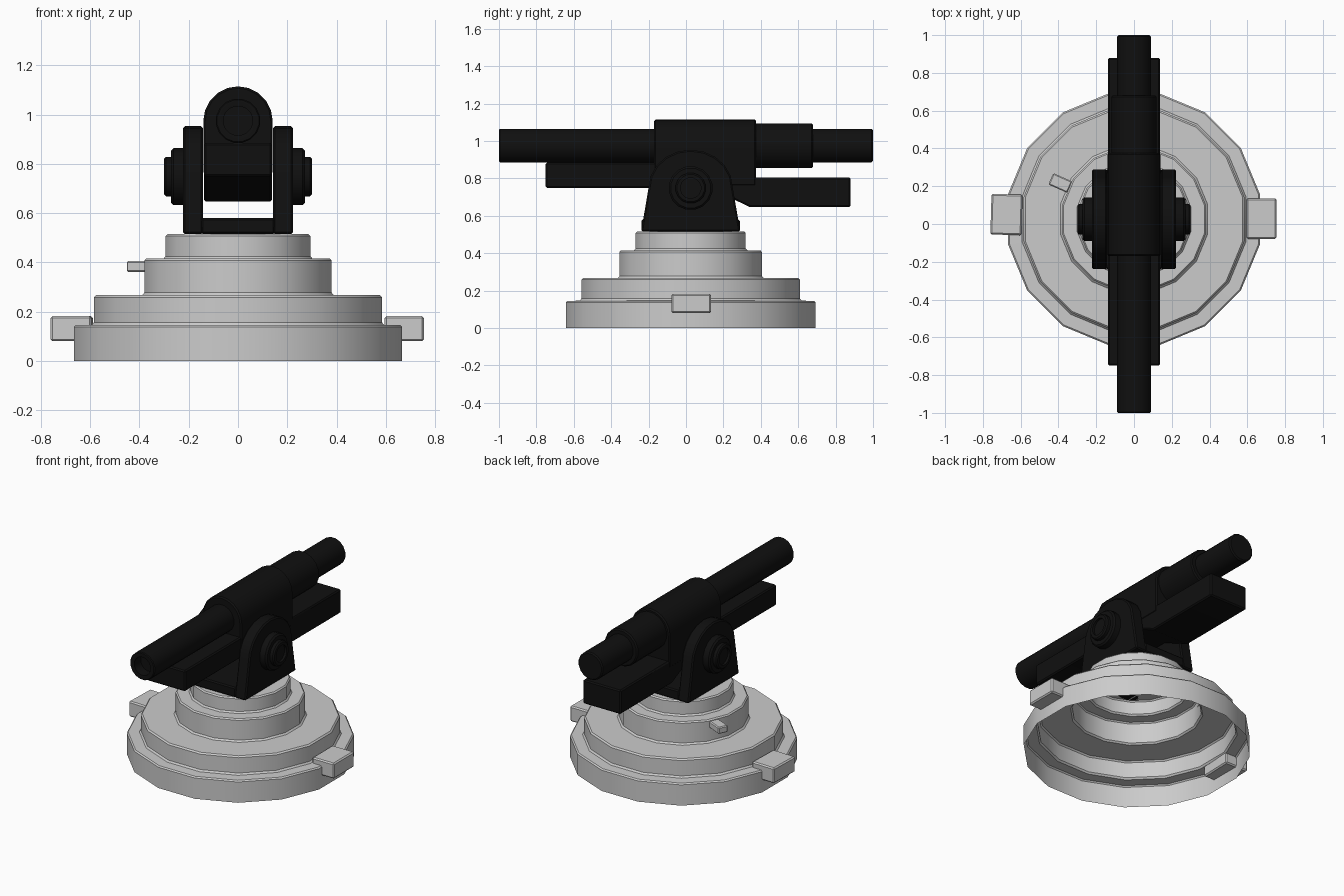
import bpy, bmesh, math
from mathutils import Matrix, Vector

if "Cube" in bpy.data.objects:
    bpy.data.objects.remove(bpy.data.objects["Cube"])


def material(name, rgb):
    m = bpy.data.materials.new(name)
    m.diffuse_color = (*rgb, 1)
    m.use_nodes = True
    m.node_tree.nodes["Principled BSDF"].inputs["Base Color"].default_value = m.diffuse_color
    return m


GREY = material("light grey", (0.6, 0.6, 0.6))
BLACK = material("gun black", (0.005, 0.005, 0.005))
CY = 0.025                                   # centre of the pedestal in y
TO_Y = Matrix.Rotation(-math.pi / 2, 4, 'X')  # lathe axis along y
TO_X = Matrix.Rotation(math.pi / 2, 4, 'Y')   # lathe axis along x


def finish(name, bm, mat, bevel=0.0):
    if bevel:
        sharp = [e for e in bm.edges
                 if e.is_manifold and e.calc_face_angle() > math.radians(40)]
        bmesh.ops.bevel(bm, geom=sharp, offset=bevel, segments=1,
                        affect='EDGES', clamp_overlap=True)
    me = bpy.data.meshes.new(name)
    bm.to_mesh(me)
    bm.free()
    me.materials.append(mat)
    ob = bpy.data.objects.new(name, me)
    bpy.context.collection.objects.link(ob)
    bpy.ops.object.select_all(action='DESELECT')
    ob.select_set(True)
    bpy.context.view_layer.objects.active = ob
    bpy.ops.object.shade_smooth_by_angle(angle=math.radians(32))
    return ob


def lathe(name, profile, mat, centre, turn=Matrix(), n=16):
    """Spin (radius, height) points; radius 0 makes a pole."""
    bm = bmesh.new()
    rings = []
    for r, h in profile:
        if r == 0:
            rings.append([bm.verts.new((0, 0, h))] * n)
        else:
            rings.append([bm.verts.new((r * math.cos((i + .5) * math.tau / n),
                                        r * math.sin((i + .5) * math.tau / n), h))
                          for i in range(n)])
    for a, b in zip(rings, rings[1:]):
        for i in range(n):
            j = (i + 1) % n
            bm.faces.new(dict.fromkeys((a[i], a[j], b[j], b[i])))
    bm.transform(Matrix.Translation(centre) @ turn)
    return finish(name, bm, mat)


def prism(name, pts, axis, lo, hi, mat, bevel=0.008):
    """Extrude an outline along x (points are y, z) or y (points are x, z)."""
    bm = bmesh.new()

    def at(p, d):
        return (d, p[0], p[1]) if axis == 'x' else (p[0], d, p[1])
    a = [bm.verts.new(at(p, lo)) for p in pts]
    b = [bm.verts.new(at(p, hi)) for p in pts]
    bm.faces.new(a)
    bm.faces.new(b)
    for i in range(len(pts)):
        j = (i + 1) % len(pts)
        bm.faces.new((a[i], a[j], b[j], b[i]))
    bmesh.ops.recalc_face_normals(bm, faces=bm.faces)
    return finish(name, bm, mat, bevel)


def box(name, centre, size, mat, turn=0, bevel=0.008):
    bm = bmesh.new()
    bmesh.ops.create_cube(bm, size=1)
    bm.transform(Matrix.Translation(centre) @ Matrix.Rotation(turn, 4, 'Z')
                 @ Matrix.Diagonal(Vector((*size, 1))))
    return finish(name, bm, mat, bevel)


# stepped hollow pedestal, open underneath
lathe("pedestal",
      [(.68, 0), (.68, .137), (.672, .145), (.605, .146), (.596, .157),
       (.596, .258), (.587, .267), (.398, .267), (.388, .277),
       (.388, .407), (.38, .415), (.309, .415), (.300, .425),
       (.300, .507), (.292, .515), (0, .515)], GREY, (0, CY, 0))

# side lugs and the small lever
box("left_lug", (-.675, .05, .131), (.165, .215, .102), GREY, -.03)
box("right_lug", (.675, .028, .131), (.16, .213, .102), GREY)
box("lever", (-.39, .217, .383), (.11, .066, .045), GREY, -math.radians(24), .006)

# yoke: floor plus two round-topped cheeks with stepped trunnion caps
box("yoke_floor", (0, CY, .548), (.30, .525, .066), BLACK)
cheek = [(CY - .265, .515), (CY + .265, .515)]
cheek += [(CY + .225 * math.cos(t * math.pi / 10), .75 + .203 * math.sin(t * math.pi / 10))
          for t in range(11)]
cap = [(0, .19), (.118, .19), (.118, .262), (.108, .272), (.082, .272),
       (.082, .292), (.074, .3), (.055, .3), (.055, .285), (0, .285)]
for side, s in (("left", -1), ("right", 1)):
    prism(side + "_cheek", cheek, 'x', min(s * .142, s * .223),
          max(s * .142, s * .223), BLACK)
    lathe(side + "_trunnion", cap, BLACK, (0, CY, .748),
          TO_X if s > 0 else Matrix.Rotation(math.pi, 4, 'Z') @ TO_X)

# cradle: forward slide stepping down to the rear tray
prism("cradle", [(-.75, .748), (.13, .748), (.34, .647), (.88, .647), (.88, .805),
                 (.36, .805), (.36, .885), (-.75, .885)], 'x', -.138, .138, BLACK)

# round-topped receiver housing
hood = [(-.141, .76), (.141, .76)]
hood += [(.141 * math.cos(t * math.pi / 10), .974 + .141 * math.sin(t * math.pi / 10))
         for t in range(11)]
prism("receiver", hood, 'y', -.17, .375, BLACK)

# barrel with recessed bore, and the breech sleeve
lathe("barrel", [(0, -.93), (.06, -.93), (.06, -.998), (.068, -1), (.086, -1),
                 (.091, -.995), (.091, .992), (.083, 1), (0, 1)],
      BLACK, (0, 0, .975), TO_Y)
lathe("breech_sleeve", [(0, .3), (.122, .3), (.122, .672), (.114, .68), (0, .68)],
      BLACK, (0, 0, .975), TO_Y)
